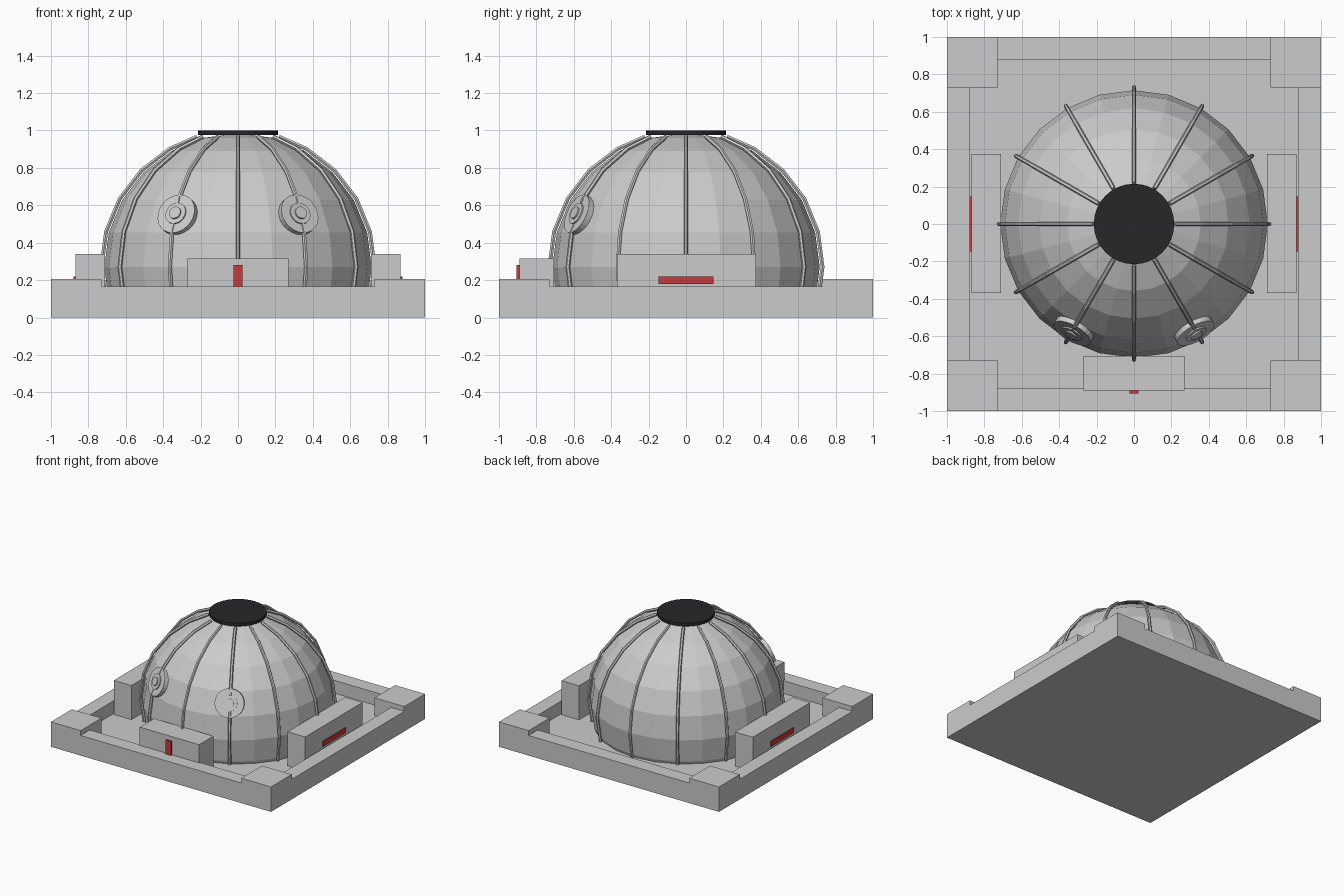
import bpy, bmesh
from math import sin, cos, radians, pi
from mathutils import Vector, Matrix

if "Cube" in bpy.data.objects:
    bpy.data.objects.remove(bpy.data.objects["Cube"])

FLOOR, WALL, CORNER = 0.06, 0.165, 0.205
CENTRE = Vector((0, 0, 0.27))   # middle of the dome's sphere
R = 0.715


def material(name, colour):
    m = bpy.data.materials.new(name)
    m.diffuse_color = colour
    m.use_nodes = True
    m.node_tree.nodes["Principled BSDF"].inputs["Base Color"].default_value = m.diffuse_color
    return m


RED = material("red", (0.6, 0.04, 0.04, 1))
DARK = material("dark", (0.02, 0.02, 0.022, 1))


def make(name, bm, mat=None):
    me = bpy.data.meshes.new(name)
    bm.to_mesh(me)
    bm.free()
    ob = bpy.data.objects.new(name, me)
    bpy.context.collection.objects.link(ob)
    if mat:
        me.materials.append(mat)
    return ob


def box(name, x, y, z, mat=None):
    bm = bmesh.new()
    lo, hi = Vector((x[0], y[0], z[0])), Vector((x[1], y[1], z[1]))
    bmesh.ops.create_cube(bm, size=1, matrix=Matrix.Translation((lo + hi) / 2)
                          @ Matrix.Diagonal((*(hi - lo), 1)))
    return make(name, bm, mat)


def add_disc(bm, r, depth, matrix, sides=24):
    bmesh.ops.create_cone(bm, cap_ends=True, segments=sides, radius1=r,
                          radius2=r, depth=depth, matrix=matrix)


# square base: floor plate, low walls, raised corners
box("base_floor", (-1, 1), (-1, 1), (0, FLOOR))
for s, side in ((-1, "left"), (1, "right")):
    x = sorted((s * 0.88, s))
    box(side + "_wall", x, (-0.73, 0.73), (FLOOR, WALL))
    for t, end in ((-1, "front"), (1, "back")):
        box(f"{end}_{side}_corner", sorted((s * 0.73, s)),
            sorted((t * 0.73, t)), (FLOOR, CORNER))
for t, end in ((-1, "front"), (1, "back")):
    box(end + "_wall", (-0.73, 0.73), sorted((t * 0.88, t)), (FLOOR, WALL))

# blocks around the dome with red panels
box("front_block", (-0.27, 0.27), (-0.89, -0.705), (FLOOR, 0.315))
box("front_red_panel", (-0.025, 0.025), (-0.905, -0.885), (WALL, 0.28), RED)
for s, side in ((-1, "left"), (1, "right")):
    box(side + "_block", sorted((s * 0.71, s * 0.87)), (-0.37, 0.375), (FLOOR, 0.34))
    box(side + "_red_panel", sorted((s * 0.865, s * 0.88)), (-0.148, 0.148),
        (0.18, 0.22), RED)

# faceted dome, cut off at the floor
bm = bmesh.new()
bmesh.ops.create_uvsphere(bm, u_segments=24, v_segments=12, radius=R,
                          matrix=Matrix.Translation(CENTRE))
bmesh.ops.bisect_plane(bm, geom=bm.verts[:] + bm.edges[:] + bm.faces[:],
                       plane_co=(0, 0, FLOOR), plane_no=(0, 0, 1), clear_inner=True)
make("dome", bm)

# dark cap on top
bm = bmesh.new()
add_disc(bm, 0.215, 0.025, Matrix.Translation((0, 0, 0.9875)), 32)
make("top_cap", bm, DARK)

# twelve thin ribs
curve = bpy.data.curves.new("dome_ribs", "CURVE")
curve.dimensions = "3D"
curve.bevel_depth = 0.012
curve.bevel_resolution = 1
curve.use_fill_caps = True
elevations = [-16, 0, 15, 30, 45, 60, 72.5]
for i in range(12):
    a = i * pi / 6
    sp = curve.splines.new("POLY")
    sp.points.add(len(elevations) - 1)
    for p, e in zip(sp.points, elevations):
        h = 0.73 * cos(radians(e))
        p.co = (h * cos(a), h * sin(a), CENTRE.z + 0.73 * sin(radians(e)), 1)
    sp.use_smooth = False
bpy.context.collection.objects.link(bpy.data.objects.new("dome_ribs", curve))

# two stepped round lamps on the front
for s, side in ((-1, "left"), (1, "right")):
    az, el = radians(29.5), radians(23)
    d = Vector((s * sin(az) * cos(el), -cos(az) * cos(el), sin(el)))
    rot = d.to_track_quat("Z", "Y").to_matrix().to_4x4()
    bm = bmesh.new()
    for r, near, far in ((0.111, 0.67, 0.73), (0.06, 0.72, 0.738), (0.034, 0.73, 0.747)):
        add_disc(bm, r, far - near,
                 Matrix.Translation(CENTRE + d * (near + far) / 2) @ rot)
    make(side + "_lamp", bm)
